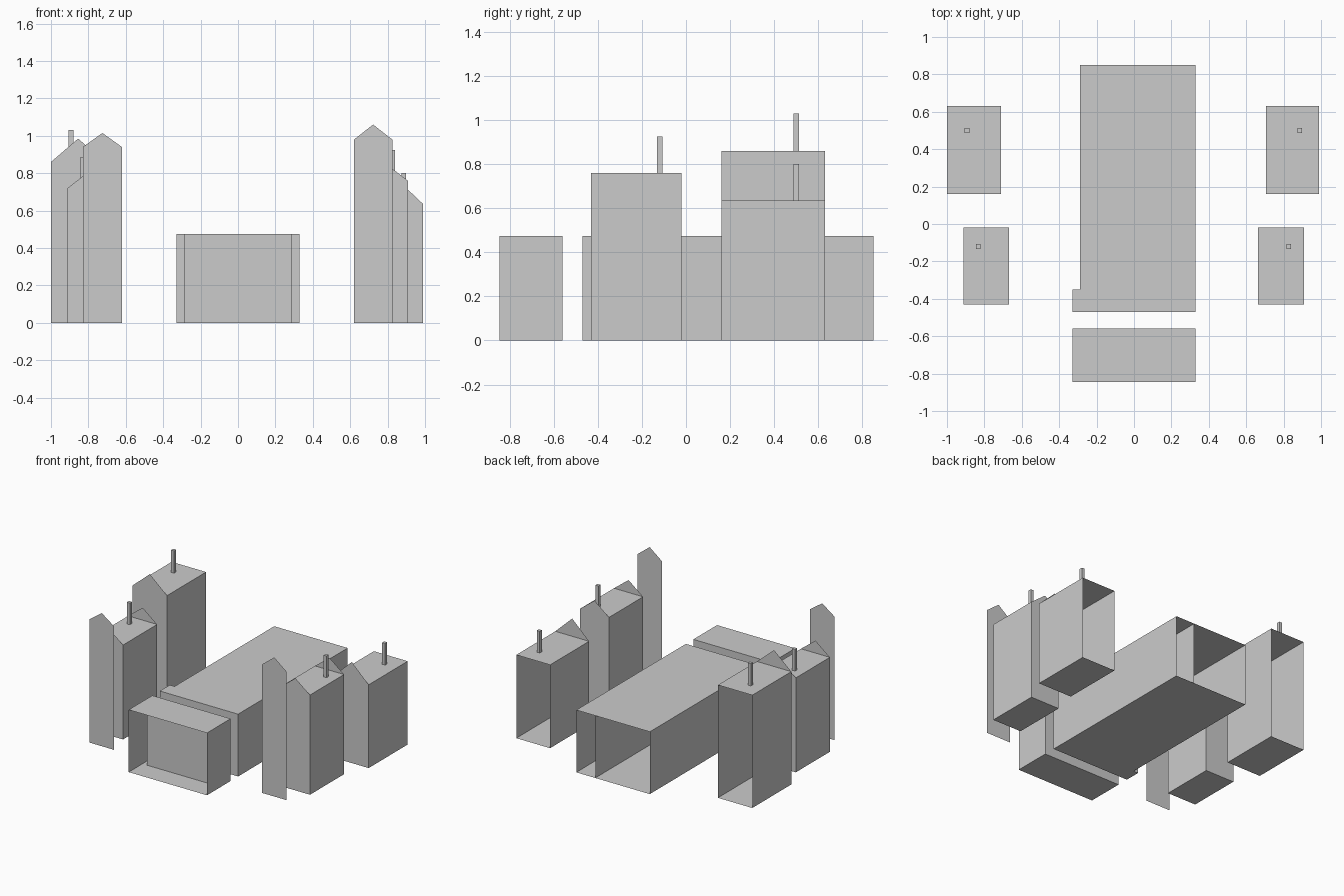
import bpy

if "Cube" in bpy.data.objects:
    bpy.data.objects.remove(bpy.data.objects["Cube"])


def mesh_object(name, verts, faces):
    mesh = bpy.data.meshes.new(name)
    mesh.from_pydata(verts, [], faces)
    mesh.update()
    obj = bpy.data.objects.new(name, mesh)
    bpy.context.collection.objects.link(obj)
    return obj


def prism(name, outline, z0, z1, open_sides=()):
    """Upright prism from a counter-clockwise outline; listed sides stay open."""
    n = len(outline)
    verts = [(x, y, z0) for x, y in outline] + [(x, y, z1) for x, y in outline]
    faces = [tuple(reversed(range(n))), tuple(range(n, 2 * n))]
    for i in range(n):
        j = (i + 1) % n
        if i not in open_sides:
            faces.append((i, j, n + j, n + i))
    return mesh_object(name, verts, faces)


def box(name, x0, x1, y0, y1, z0, z1, open_sides=()):
    # sides: 0 front, 1 right, 2 back, 3 left
    return prism(name, [(x0, y0), (x1, y0), (x1, y1), (x0, y1)], z0, z1, open_sides)


def gable_wall(name, x0, x1, y, eave, peak):
    """Single-sheet wall with a pointed top."""
    pts = [(x0, 0), (x1, 0), (x1, eave), ((x0 + x1) / 2, peak), (x0, eave)]
    return mesh_object(name, [(x, y, z) for x, z in pts], [(0, 1, 2, 3, 4)])


def house(name, x0, x1, y0, y1, eave, peak, chimney, back_gable):
    # flat-topped shell, gable sheets replace the end walls
    box(name + "_walls", x0, x1, y0, y1, 0, eave, (0, 2))
    gable_wall(name + "_front_gable", x0, x1, y0, eave, peak)
    if back_gable:
        gable_wall(name + "_back_gable", x0, x1, y1, eave, peak)
    cx, cy, top = chimney
    h = 0.0125
    box(name + "_chimney", cx - h, cx + h, cy - h, cy + h, eave, top)


# Central long block, open at the back, with a small step at the front left
prism("central_block",
      [(-0.33, -0.47), (0.33, -0.47), (0.33, 0.85), (-0.29, 0.85),
       (-0.29, -0.35), (-0.33, -0.35)], 0, 0.475, (2,))

# Partition inside the central block
mesh_object("inner_partition",
            [(0.17, -0.35, 0), (0.17, 0.85, 0), (0.17, 0.85, 0.475), (0.17, -0.35, 0.475)],
            [(0, 1, 2, 3)])

# Front block, open at the front, with a recessed panel
box("front_block", -0.33, 0.33, -0.845, -0.56, 0, 0.475, (0,))
mesh_object("recessed_panel",
            [(-0.29, -0.68, 0), (0.285, -0.68, 0), (0.285, -0.68, 0.475), (-0.29, -0.68, 0.475)],
            [(0, 1, 2, 3)])

# Houses on both sides
house("left_back_house", -1.0, -0.71, 0.16, 0.63, 0.86, 0.985, (-0.893, 0.5, 1.03), False)
house("right_back_house", 0.705, 0.99, 0.16, 0.63, 0.635, 0.77, (0.887, 0.5, 0.80), False)
house("left_front_house", -0.912, -0.668, -0.43, -0.02, 0.72, 0.815, (-0.832, -0.12, 0.885), True)
house("right_front_house", 0.663, 0.908, -0.43, -0.02, 0.76, 0.855, (0.827, -0.12, 0.925), True)

# Free-standing front facades
gable_wall("left_facade", -0.83, -0.62, -0.605, 0.94, 1.015)
gable_wall("right_facade", 0.62, 0.825, -0.595, 0.98, 1.06)
